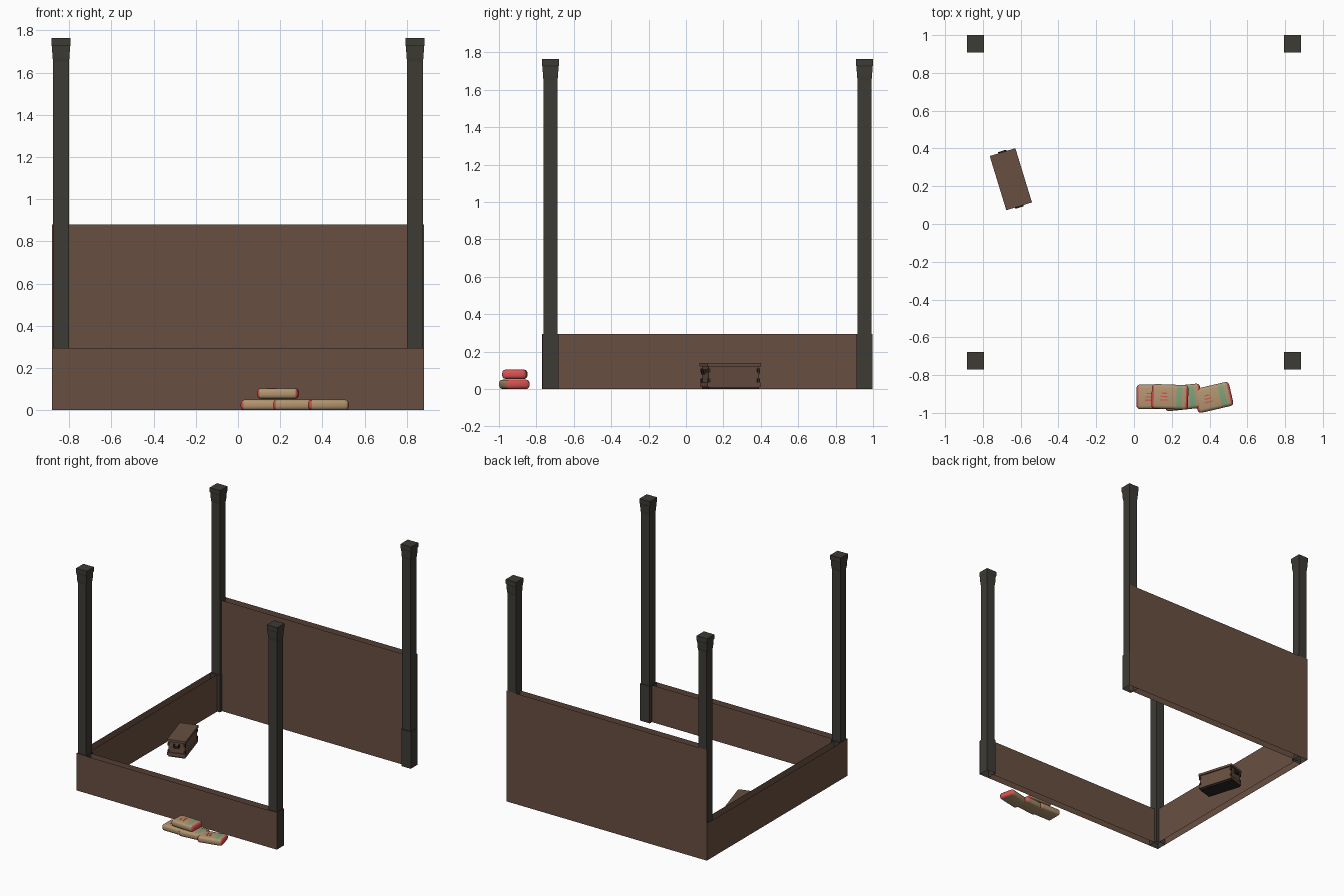
import bpy, bmesh, math
from mathutils import Matrix, Vector

if "Cube" in bpy.data.objects:
    bpy.data.objects.remove(bpy.data.objects["Cube"])


def material(name, color):
    m = bpy.data.materials.new(name)
    m.use_nodes = True
    m.diffuse_color = (*color, 1)
    m.node_tree.nodes["Principled BSDF"].inputs["Base Color"].default_value = (*color, 1)
    return m


WOOD = material("brown wood", (0.14, 0.078, 0.053))
POST = material("dark post wood", (0.048, 0.044, 0.035))
IRON = material("dark iron", (0.026, 0.02, 0.016))
TAN = material("tan sackcloth", (0.45, 0.30, 0.16))
RED = material("red sack end", (0.68, 0.085, 0.085))
GREEN = material("green sack stripe", (0.20, 0.36, 0.20))


def finish(name, bm, mats, matrix=Matrix()):
    mesh = bpy.data.meshes.new(name)
    bm.to_mesh(mesh)
    bm.free()
    for m in mats:
        mesh.materials.append(m)
    ob = bpy.data.objects.new(name, mesh)
    ob.matrix_world = matrix
    bpy.context.collection.objects.link(ob)
    return ob


def add_box(bm, center, size, mat=0):
    verts = bmesh.ops.create_cube(bm, size=1)["verts"]
    for v in verts:
        v.co = Vector(c * s for c, s in zip(v.co, size)) + Vector(center)
    for f in {f for v in verts for f in v.link_faces}:
        f.material_index = mat


# Hollow posts: wide foot, shaft, flared neck and square cap
POST_X, FRONT_Y, BACK_Y = 0.839, -0.7245, 0.9545
FOOT, LOW, HIGH = 0.042, 0.294, 0.88
PROFILE = [(0, FOOT), (LOW, FOOT), (LOW, 0.037), (1.65, 0.037),
           (1.67, 0.04), (1.725, 0.043), (1.73, 0.046), (1.765, 0.046)]


def post(name, x, y):
    bm = bmesh.new()
    rings = [[bm.verts.new((sx * h, sy * h, z))
              for sx, sy in ((-1, -1), (1, -1), (1, 1), (-1, 1))] for z, h in PROFILE]
    for a, b in zip(rings, rings[1:]):
        for i in range(4):
            j = (i + 1) % 4
            bm.faces.new((a[i], a[j], b[j], b[i]))
    bm.faces.new(rings[-1])
    finish(name, bm, [POST], Matrix.Translation((x, y, 0)))


for side, x in (("left", POST_X), ("right", -POST_X)):
    for end, y in (("front", FRONT_Y), ("back", BACK_Y)):
        post(f"{end}_{side}_post", x, y)


# Walls: an outer and an inner panel, open along top, bottom and ends
def wall(name, start, end, inward, height):
    bm = bmesh.new()
    a, b, n = Vector((*start, 0)), Vector((*end, 0)), Vector((*inward, 0))
    up = Vector((0, 0, height))
    along = (b - a).normalized() * 0.045
    outer = [a, b, b + up, a + up]
    p, q = a + n * 0.06 + along, b + n * 0.06 - along
    inner = [q, p, p + up, q + up]
    for quad in (outer, inner):
        bm.faces.new([bm.verts.new(v) for v in quad])
    finish(name, bm, [WOOD])


WX, WF, WB = 0.882, -0.77, 0.998
wall("front_wall", (-WX, WF), (WX, WF), (0, 1), LOW)
wall("right_wall", (-WX, WB), (-WX, WF), (1, 0), LOW)
wall("back_wall", (WX, WB), (-WX, WB), (0, -1), HIGH)

# Wooden crate with lid, base rails, iron corners and end handles
crate_at = Matrix.Translation((-0.652, 0.237, 0)) @ Matrix.Rotation(math.radians(17), 4, "Z")
bm = bmesh.new()
add_box(bm, (0, 0, 0.066), (0.126, 0.28, 0.108))
finish("crate_body", bm, [WOOD], crate_at)

bm = bmesh.new()
add_box(bm, (0, 0, 0.13), (0.142, 0.3, 0.018))
finish("crate_lid", bm, [WOOD], crate_at)

bm = bmesh.new()
add_box(bm, (0, 0, 0.006), (0.126, 0.28, 0.012), 1)
for s in (-1, 1):
    add_box(bm, (s * 0.066, 0, 0.024), (0.008, 0.292, 0.024))
    add_box(bm, (0, s * 0.143, 0.024), (0.13, 0.008, 0.024))
finish("crate_base", bm, [WOOD, IRON], crate_at)

bm = bmesh.new()
for sx in (-1, 1):
    for sy in (-1, 1):
        for z in (0.045, 0.1):
            add_box(bm, (sx * 0.06, sy * 0.138, z), (0.014, 0.014, 0.022))
for sy in (-1, 1):
    add_box(bm, (0, sy * 0.152, 0.085), (0.044, 0.01, 0.012))
    for sx in (-1, 1):
        add_box(bm, (sx * 0.018, sy * 0.146, 0.095), (0.01, 0.016, 0.02))
finish("crate_fittings", bm, [IRON], crate_at)


# Plump sacks with red ends, a green stripe and small red print bars
def sack(name, x, y, z, turn):
    at = Matrix.Translation((x, y, z)) @ Matrix.Rotation(math.radians(turn), 4, "Z")
    bm = bmesh.new()
    add_box(bm, (0, 0, 0.025), (0.194, 0.13, 0.05))
    bmesh.ops.bevel(bm, geom=bm.edges[:], offset=0.018, segments=3,
                    profile=0.5, affect="EDGES")
    for cut in (-0.085, 0.035, 0.065, 0.085):
        bmesh.ops.bisect_plane(bm, geom=bm.verts[:] + bm.edges[:] + bm.faces[:],
                               plane_co=(cut, 0, 0), plane_no=(1, 0, 0))
    for f in bm.faces:
        f.smooth = True
        c = f.calc_center_median()
        if abs(c.x) > 0.086:
            f.material_index = 1
        elif 0.035 < c.x < 0.065 and f.normal.z > 0.8:
            f.material_index = 2
    finish(name, bm, [TAN, RED, GREEN], at)

    bm = bmesh.new()
    for i in range(3):
        add_box(bm, (-0.03, (i - 1) * 0.018, 0.05), (0.045 - 0.008 * i, 0.006, 0.002))
    finish(name + "_print", bm, [RED], at)


sack("left_end_sack", 0.42, -0.918, 0, 13)
sack("middle_sack", 0.258, -0.918, 0, 6)
sack("right_end_sack", 0.11, -0.915, 0, 0)
sack("top_sack", 0.19, -0.915, 0.054, -2)
